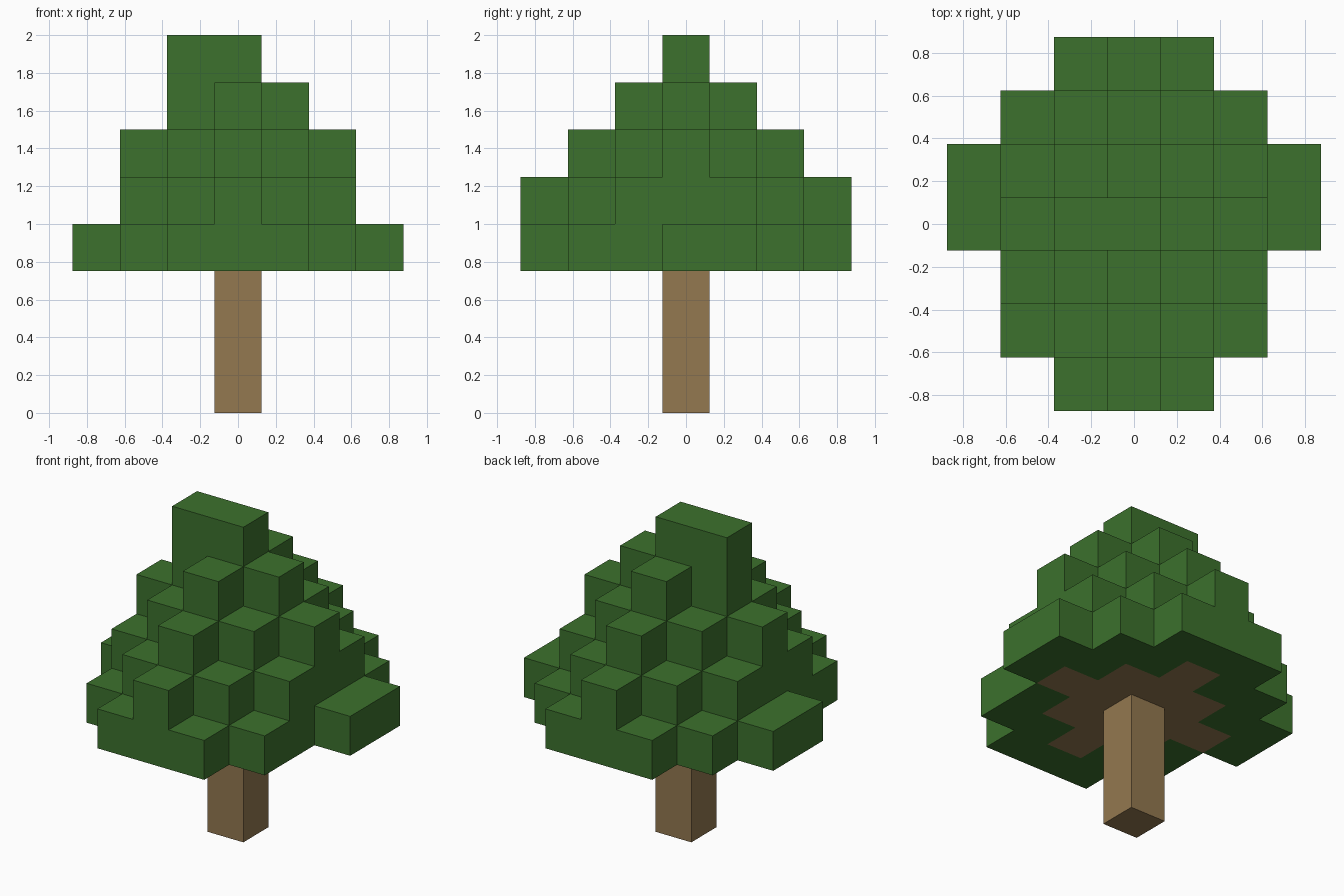
import bpy
import bmesh
from mathutils import Vector

CELL = 0.25       # edge of one block
TRUNK_CELLS = 3   # blocks below the canopy
PEAK = 5          # canopy height in blocks

old = bpy.data.objects.get("Cube")
if old:
    bpy.data.objects.remove(old, do_unlink=True)


def make_material(name, rgb):
    mat = bpy.data.materials.new(name)
    mat.use_nodes = True
    color = (*rgb, 1.0)
    mat.diffuse_color = color
    mat.node_tree.nodes["Principled BSDF"].inputs["Base Color"].default_value = color
    return mat


leaf_green = make_material("leaf green", (0.045, 0.165, 0.026))
bark_brown = make_material("bark brown", (0.292, 0.188, 0.08))


def canopy_height(i, j):
    """Stepped pyramid, with a widened peak and low side ledges."""
    if (i, j) == (-1, 0):
        return PEAK
    if abs(i) == 3:
        return 1 if j in (0, 1) else 0
    return max(0, PEAK - abs(i) - abs(j))


# Block sets for both parts
trunk = {(0, 0, k) for k in range(TRUNK_CELLS)}
canopy = {(i, j, TRUNK_CELLS + k)
          for i in range(-3, 4) for j in range(-3, 4)
          for k in range(canopy_height(i, j))}
solid = trunk | canopy


def build_blocks(name, blocks, materials, pick_material):
    """Skin the exposed sides of a set of blocks."""
    bm = bmesh.new()
    corners = {}

    def corner(point):
        key = tuple(round(c * 2) for c in point)
        if key not in corners:
            corners[key] = bm.verts.new(point * CELL)
        return corners[key]

    for block in sorted(blocks):
        center = Vector(block) + Vector((0, 0, 0.5))
        for axis in range(3):
            for sign in (-1, 1):
                normal = Vector((0, 0, 0))
                normal[axis] = sign
                if tuple(int(b + n) for b, n in zip(block, normal)) in solid:
                    continue
                u = Vector((0, 0, 0))
                u[(axis + 1) % 3] = 0.5
                v = normal.cross(u)
                mid = center + normal / 2
                face = bm.faces.new([corner(mid + a * u + b * v) for a, b in
                                     ((-1, -1), (1, -1), (1, 1), (-1, 1))])
                face.material_index = pick_material(block, normal)
    mesh = bpy.data.meshes.new(name)
    bm.to_mesh(mesh)
    bm.free()
    for mat in materials:
        mesh.materials.append(mat)
    obj = bpy.data.objects.new(name, mesh)
    bpy.context.collection.objects.link(obj)
    return obj


def canopy_material(block, normal):
    # Wooden core shows as a stepped diamond on the underside
    return int(normal.z < 0 and abs(block[0]) + abs(block[1]) <= 2)


build_blocks("trunk", trunk, [bark_brown], lambda block, normal: 0)
build_blocks("canopy", canopy, [leaf_green, bark_brown], canopy_material)
